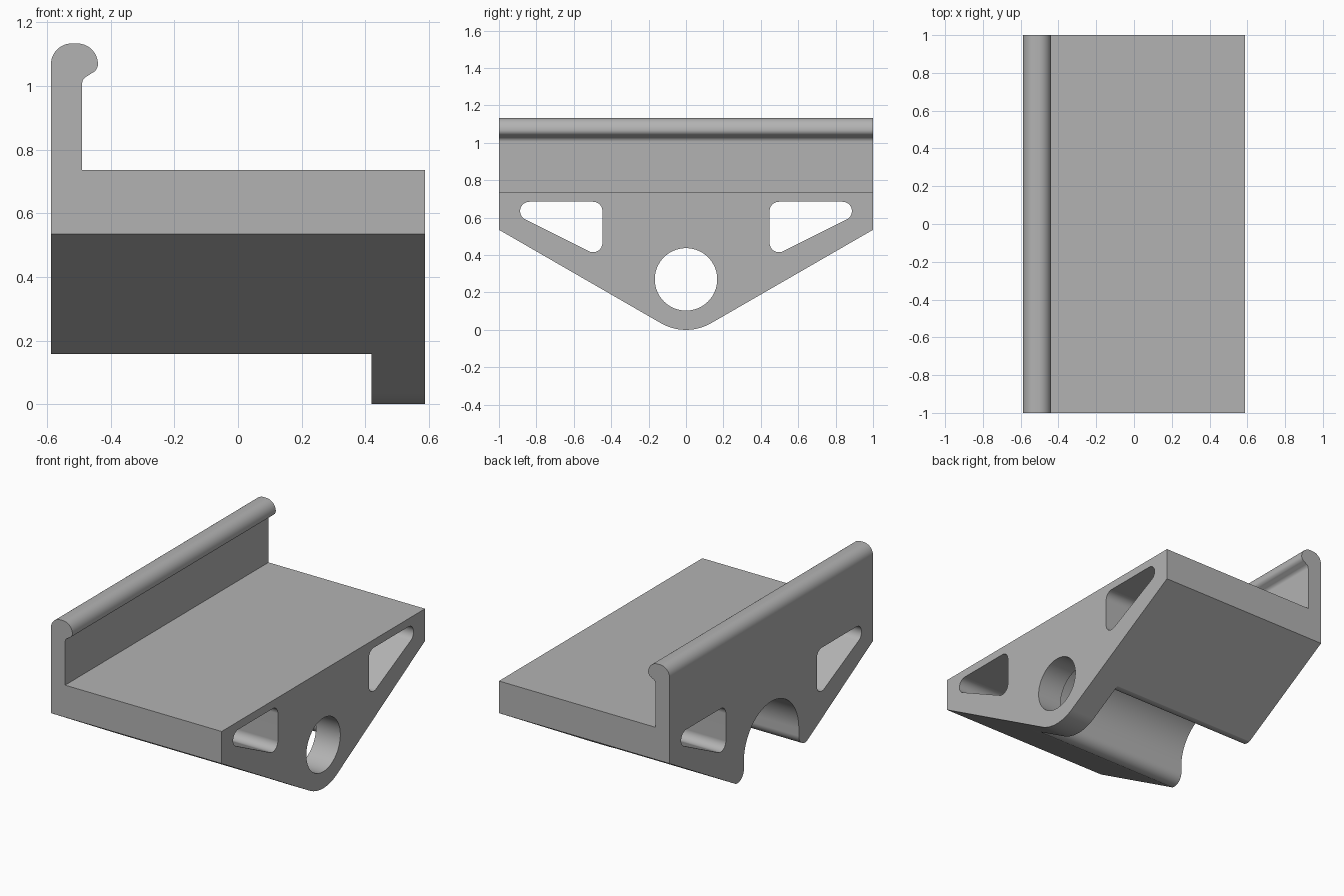
import bpy
import bmesh
from math import sin, cos, radians, sqrt

if "Cube" in bpy.data.objects:
    bpy.data.objects.remove(bpy.data.objects["Cube"], do_unlink=True)

grey = bpy.data.materials.new("mid grey")
grey.use_nodes = True
colour = (0.45, 0.45, 0.45, 1)
grey.diffuse_color = colour
grey.node_tree.nodes["Principled BSDF"].inputs["Base Color"].default_value = colour

HALF_X = 0.5875
PIVOT_Z = 0.27


def arc(cu, cv, r, start, end, steps=16):
    """Points on an arc, angles in degrees."""
    angles = [radians(start + (end - start) * i / steps) for i in range(steps + 1)]
    return [(cu + r * cos(a), cv + r * sin(a)) for a in angles]


def prism(name, outline, axis, low, high):
    """Extrude a closed outline along x (outline in y, z) or y (outline in x, z)."""
    place = (lambda u, v, d: (d, u, v)) if axis == "x" else (lambda u, v, d: (u, d, v))
    bm = bmesh.new()
    face = bm.faces.new([bm.verts.new(place(u, v, low)) for u, v in outline])
    grown = bmesh.ops.extrude_face_region(bm, geom=[face])["geom"]
    move = place(0, 0, high - low)
    bmesh.ops.translate(bm, vec=move, verts=[g for g in grown if isinstance(g, bmesh.types.BMVert)])
    bmesh.ops.recalc_face_normals(bm, faces=bm.faces)
    mesh = bpy.data.meshes.new(name)
    bm.to_mesh(mesh)
    bm.free()
    mesh.materials.append(grey)
    obj = bpy.data.objects.new(name, mesh)
    bpy.context.collection.objects.link(obj)
    return obj


def combine(target, cutter, operation):
    """Apply a boolean and discard the helper."""
    cutter.hide_render = True
    mod = target.modifiers.new("shape", "BOOLEAN")
    mod.operation, mod.solver, mod.object = operation, "EXACT", cutter
    bpy.context.view_layer.objects.active = target
    bpy.ops.object.modifier_apply(modifier=mod.name)
    bpy.data.objects.remove(cutter, do_unlink=True)


# V-shaped bracket seen from the side, rounded at the bottom
bottom = arc(0, PIVOT_Z, PIVOT_Z, 240, 300, 24)
bracket = prism("bracket", bottom + [(1, 0.535), (1, 1.3), (-1, 1.3), (-1, 0.535)],
                "x", -0.7, 0.7)

# Shelf and upright wall with a rounded bead along its top
bead = arc(-0.505, 1.068, 0.065, 90, 0) + arc(-0.47, 1.068, 0.03, 0, -68, 8)
neck = arc(-0.462, 1.005, 0.028, 112, 180, 8)
shelf = ([(-HALF_X, -0.1), (HALF_X, -0.1), (HALF_X, 0.735), (-0.49, 0.735)]
         + neck[::-1] + bead[::-1] + arc(-HALF_X + 0.065, 1.068, 0.065, 90, 180))
combine(bracket, prism("shelf_profile", shelf, "y", -1.1, 1.1), "INTERSECT")

# Arched channel underneath, stopping at the end flange, with rounded leg tips
R, tip = 0.27, 0.063
tip_z = 0.112 + sqrt(3) * tip
leg = arc(R + tip, tip_z, tip, 180, 300, 20)
half = arc(0, PIVOT_Z, R, 90, 0, 24) + leg + [(leg[-1][0], -0.2)]
channel = half + [(-y, z) for y, z in reversed(half[1:])]
combine(bracket, prism("channel_cutter", channel, "x", -0.8, 0.42), "DIFFERENCE")

# Round bore through the flange
bore = arc(0, PIVOT_Z, 0.167, 0, 360, 64)[:-1]
combine(bracket, prism("bore_cutter", bore, "x", 0.3, 0.8), "DIFFERENCE")

# Mirrored pair of rounded triangular lightening holes
r = 0.05
triangle = (arc(0.497, 0.465, r, 180, 296.6, 14) + arc(0.837, 0.635, r, 296.6, 450, 18)
            + arc(0.497, 0.635, r, 90, 180, 12))
for side in (1, -1):
    hole = [(side * y, z) for y, z in triangle]
    combine(bracket, prism("hole_cutter", hole, "x", -0.8, 0.8), "DIFFERENCE")

# Smooth the rounded faces, keep the hard edges
bpy.ops.object.select_all(action="DESELECT")
bracket.select_set(True)
bpy.context.view_layer.objects.active = bracket
bpy.ops.object.shade_smooth_by_angle(angle=radians(25))
weighted = bracket.modifiers.new("even shading", "WEIGHTED_NORMAL")
weighted.keep_sharp = True
